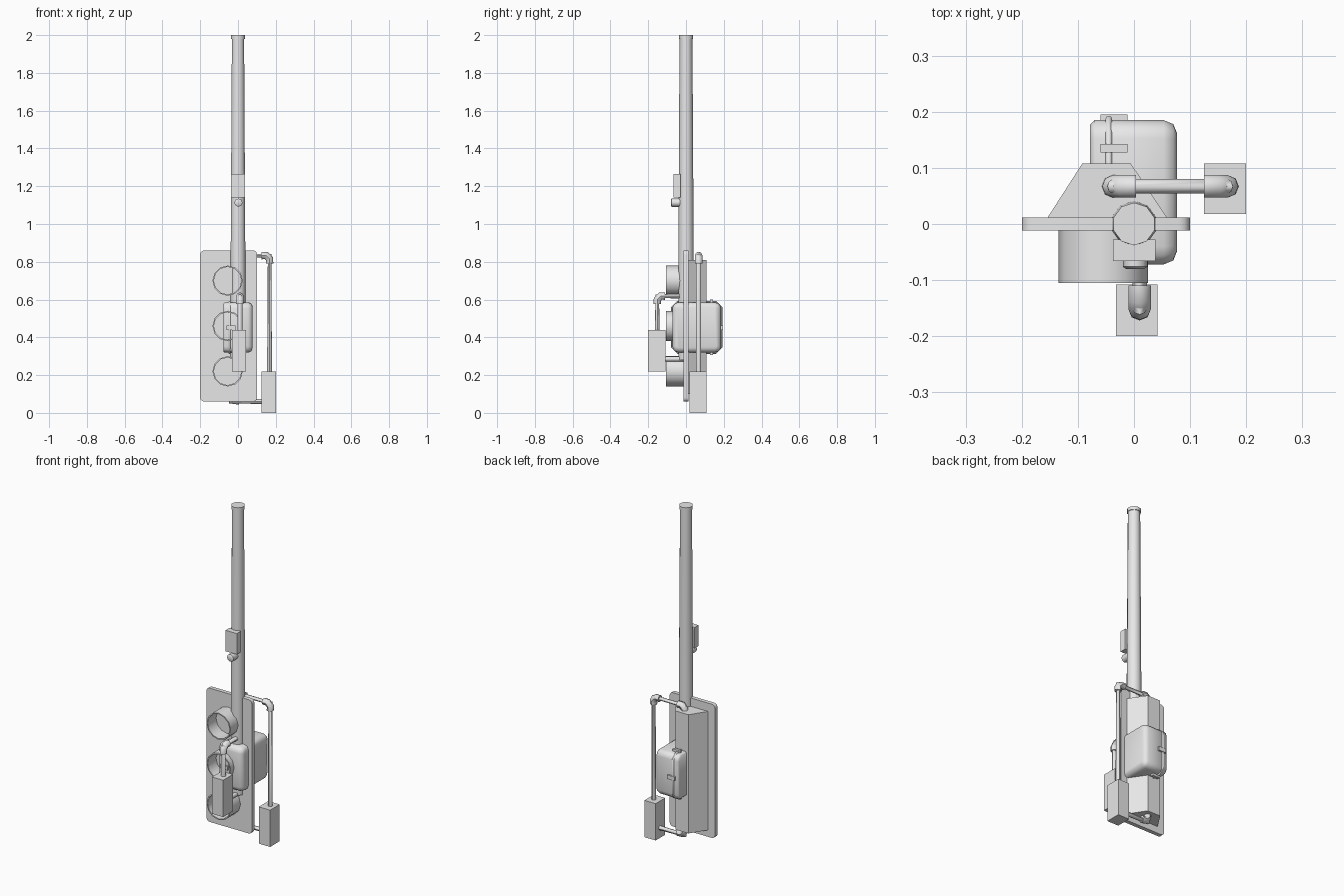
import bpy
import bmesh
from math import radians, pi
from mathutils import Matrix, Vector

cube = bpy.data.objects.get("Cube")
if cube:
    bpy.data.objects.remove(cube, do_unlink=True)

grey = bpy.data.materials.new("painted_grey")
grey.use_nodes = True
grey.diffuse_color = (0.8, 0.8, 0.8, 1)
grey.node_tree.nodes["Principled BSDF"].inputs["Base Color"].default_value = (0.8, 0.8, 0.8, 1)


def finish(ob, smooth=True):
    """Give the part its colour and shading."""
    ob.data.materials.append(grey)
    bpy.ops.object.select_all(action="DESELECT")
    ob.select_set(True)
    bpy.context.view_layer.objects.active = ob
    if ob.type == "CURVE":
        bpy.ops.object.convert(target="MESH")
    if smooth:
        bpy.ops.object.shade_smooth_by_angle(angle=radians(46))
    return ob


def from_bmesh(name, bm, smooth=True):
    bmesh.ops.recalc_face_normals(bm, faces=bm.faces)
    mesh = bpy.data.meshes.new(name)
    bm.to_mesh(mesh)
    bm.free()
    ob = bpy.data.objects.new(name, mesh)
    bpy.context.collection.objects.link(ob)
    return finish(ob, smooth)


def box_bmesh(lo, hi):
    bm = bmesh.new()
    bmesh.ops.create_cube(bm, size=1)
    lo, hi = Vector(lo), Vector(hi)
    bmesh.ops.scale(bm, vec=hi - lo, verts=bm.verts)
    bmesh.ops.translate(bm, vec=(lo + hi) / 2, verts=bm.verts)
    return bm


def box(name, lo, hi):
    return from_bmesh(name, box_bmesh(lo, hi), False)


def round_edges(bm, axis, width, segments):
    """Round the edges that run along one axis."""
    def along(e):
        d = e.verts[0].co - e.verts[1].co
        return abs(d[axis]) > 0.99 * d.length
    edges = [e for e in bm.edges if along(e)]
    bmesh.ops.bevel(bm, geom=edges, offset=width, segments=segments, profile=0.5, affect="EDGES")


def revolve(name, profile, sides, matrix):
    """Turn (radius, height) points around the z axis, then place the result."""
    bm = bmesh.new()
    rings = []
    for r, h in profile:
        ring = bmesh.ops.create_circle(bm, segments=sides, radius=r)["verts"]
        bmesh.ops.translate(bm, vec=(0, 0, h), verts=ring)
        rings.append(ring)
    for a, b in zip(rings, rings[1:]):
        for i in range(sides):
            j = (i + 1) % sides
            bm.faces.new((a[i], a[j], b[j], b[i]))
    bm.faces.new(rings[0])
    bm.faces.new(rings[-1])
    bm.transform(matrix)
    return from_bmesh(name, bm)


def pipe(name, points, radius, cyclic=False):
    curve = bpy.data.curves.new(name, "CURVE")
    curve.dimensions = "3D"
    curve.bevel_depth = radius
    curve.bevel_resolution = 2
    curve.use_fill_caps = True
    spline = curve.splines.new("POLY")
    spline.points.add(len(points) - 1)
    for p, co in zip(spline.points, points):
        p.co = (*co, 1)
    spline.use_cyclic_u = cyclic
    ob = bpy.data.objects.new(name, curve)
    bpy.context.collection.objects.link(ob)
    return finish(ob)


def elbow(name, corner, dir_a, dir_b):
    """Thicker fitting that covers a pipe corner."""
    c, a, b = Vector(corner), Vector(dir_a), Vector(dir_b)
    pipe(name, [c + a * 0.042, c + a * 0.018, c + b * 0.018, c + b * 0.042], 0.02)


# Tapered pole with a rim on top
revolve("pole", [(0.041, 0.28), (0.041, 0.8), (0.034, 1.98), (0.038, 1.98),
                 (0.038, 2.0), (0.03, 2.0)], 10, Matrix())

# Backing plate with rounded corners
bm = box_bmesh((-0.2, -0.012, 0.06), (0.1, 0.012, 0.86))
round_edges(bm, 1, 0.02, 3)
from_bmesh("backing_plate", bm)

# Tapered housing behind the plate
bm = box_bmesh((-0.155, 0.01, 0.1), (0.06, 0.108, 0.81))
for v in bm.verts:
    if v.co.y > 0.05:
        v.co.x = -0.092 if v.co.x < 0 else -0.006
from_bmesh("signal_housing", bm, False)

# Three hooded lamps, open at the front
for label, z in (("top", 0.7), ("middle", 0.46), ("bottom", 0.22)):
    place = Matrix.Translation((-0.055, 0, z)) @ Matrix.Rotation(pi / 2, 4, "X")
    revolve(label + "_lamp_hood", [(0.08, 0), (0.08, 0.105), (0.073, 0.105), (0.073, 0.025)],
            12, place)

# Control cabinet, rounder on its closed side
bm = box_bmesh((-0.078, -0.072, 0.32), (0.077, 0.185, 0.585))
round_edges(bm, 0, 0.032, 3)
for side, width, segments in ((1, 0.024, 2), (-1, 0.008, 1)):
    face = max(bm.faces, key=lambda f: f.normal.x * side)
    bmesh.ops.bevel(bm, geom=list(face.edges), offset=width, segments=segments,
                    profile=0.5, affect="EDGES")
from_bmesh("control_cabinet", bm)

# Seam tube that runs around the cabinet, with four latches
c = 0.03
y0, y1, z0, z1 = -0.073, 0.187, 0.318, 0.587
x = -0.045
pipe("cabinet_seam", [(x, y0 + c, z0), (x, y1 - c, z0), (x, y1, z0 + c), (x, y1, z1 - c),
                      (x, y1 - c, z1), (x, y0 + c, z1), (x, y0, z1 - c), (x, y0, z0 + c)],
     0.006, True)
for name, y, z in (("upper", 0.135, z1), ("lower", 0.135, z0),
                   ("back", y1, 0.45), ("front", y0, 0.45)):
    box(name + "_latch", (-0.06, y - 0.008, z - 0.012), (-0.012, y + 0.008, z + 0.012))

# Side pedestrian box with its bracket pipes
X, Y, Z = Vector((1, 0, 0)), Vector((0, 1, 0)), Vector((0, 0, 1))
box("side_signal_box", (0.125, 0.018, 0), (0.2, 0.108, 0.22))
pipe("side_upper_pipe", [(-0.038, 0.067, 0.8), (-0.038, 0.067, 0.833),
                         (0.167, 0.067, 0.833), (0.167, 0.067, 0.21)], 0.013)
elbow("side_outer_elbow", (0.167, 0.067, 0.833), -X, -Z)
elbow("side_inner_elbow", (-0.038, 0.067, 0.833), X, -Z)
pipe("side_lower_pipe", [(0.13, 0.067, 0.06), (-0.038, 0.067, 0.06),
                         (-0.038, 0.067, 0.11)], 0.013)
elbow("side_lower_elbow", (-0.038, 0.067, 0.065), X, Z)

# Front pedestrian box with its bracket pipes
box("front_signal_box", (-0.032, -0.2, 0.22), (0.042, -0.108, 0.44))
pipe("front_upper_pipe", [(0.01, -0.02, 0.618), (0.01, -0.152, 0.618),
                          (0.01, -0.152, 0.43)], 0.013)
elbow("front_upper_elbow", (0.01, -0.152, 0.618), Y, -Z)
pipe("front_lower_pipe", [(0.01, -0.115, 0.285), (0.01, 0, 0.285)], 0.013)

# Small box on the pole with a push button below
box("pole_box", (-0.037, -0.066, 1.14), (0.038, -0.028, 1.265))
place = Matrix.Translation((0.002, -0.03, 1.113)) @ Matrix.Rotation(pi / 2, 4, "X")
revolve("push_button", [(0.022, 0), (0.022, 0.046), (0.016, 0.05)], 8, place)
